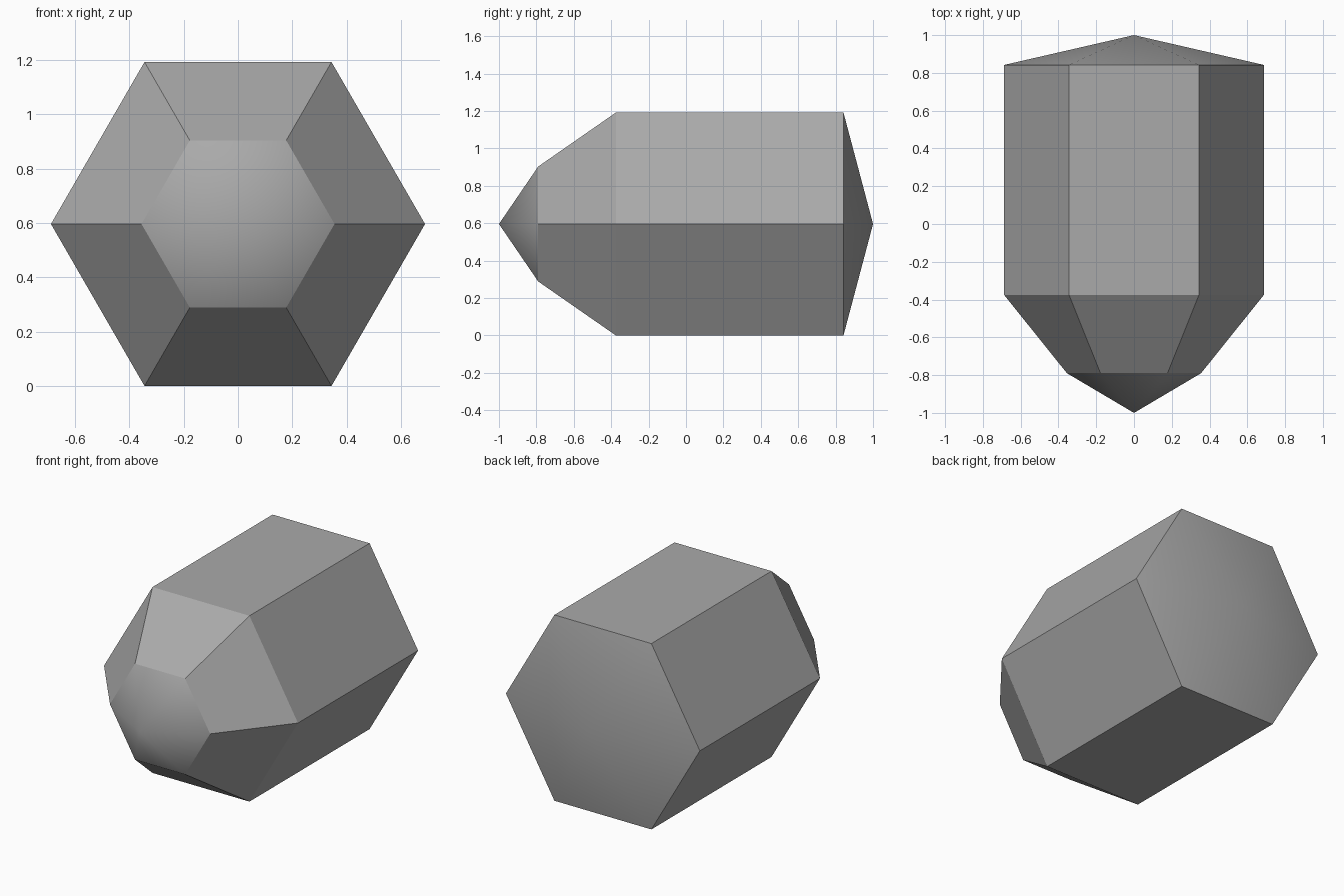
import bpy
import bmesh
from math import cos, sin, pi

cube = bpy.data.objects.get("Cube")
if cube:
    bpy.data.objects.remove(cube, do_unlink=True)

SIDES = 6
CENTRE_Z = 0.596

# Plain grey material
grey = bpy.data.materials.new("mid_grey")
grey.use_nodes = True
colour = (0.4, 0.4, 0.4, 1.0)
grey.diffuse_color = colour
grey.node_tree.nodes["Principled BSDF"].inputs["Base Color"].default_value = colour


def ring(bm, y, radius):
    """Hexagonal cross-section with corners pointing left and right."""
    angles = [2 * pi * i / SIDES for i in range(SIDES)]
    return [bm.verts.new((radius * cos(a), y, CENTRE_Z + radius * sin(a))) for a in angles]


def bridge(bm, a, b):
    """Flat panels between two rings."""
    for i in range(SIDES):
        j = (i + 1) % SIDES
        bm.faces.new((a[i], a[j], b[j], b[i]))


def cap(bm, loop, y):
    """Smooth shallow point closing a ring."""
    tip = bm.verts.new((0, y, CENTRE_Z))
    for i in range(SIDES):
        bm.faces.new((loop[i], loop[(i + 1) % SIDES], tip)).smooth = True


bm = bmesh.new()

# Tapered front and straight body
nose = ring(bm, -0.79, 0.355)
shoulder = ring(bm, -0.375, 0.688)
back = ring(bm, 0.842, 0.688)
bridge(bm, nose, shoulder)
bridge(bm, shoulder, back)

# Pointed ends
cap(bm, nose, -1.0)
cap(bm, back, 1.0)

bmesh.ops.recalc_face_normals(bm, faces=bm.faces[:])
mesh = bpy.data.meshes.new("hexagonal_body")
bm.to_mesh(mesh)
bm.free()
mesh.materials.append(grey)
body = bpy.data.objects.new("hexagonal_body", mesh)
bpy.context.collection.objects.link(body)
